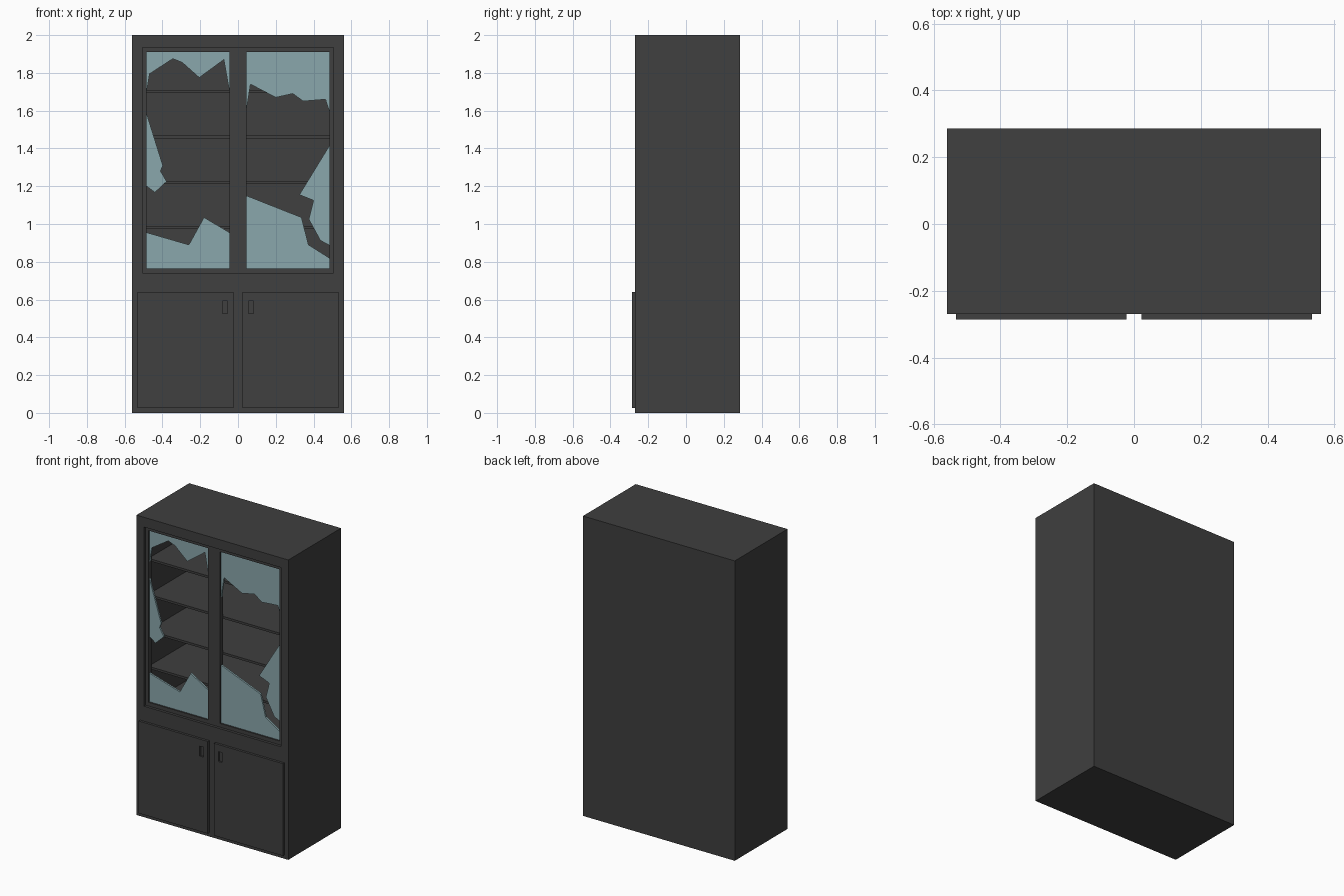
import bpy, bmesh

if "Cube" in bpy.data.objects:
    bpy.data.objects.remove(bpy.data.objects["Cube"])


def material(name, rgb):
    m = bpy.data.materials.new(name)
    m.diffuse_color = (*rgb, 1)
    m.use_nodes = True
    m.node_tree.nodes["Principled BSDF"].inputs["Base Color"].default_value = m.diffuse_color
    return m


DARK = material("charcoal_wood", (0.05, 0.05, 0.05))
GLASS = material("dusty_glass", (0.255, 0.39, 0.415))


def add_object(name, bm, mat):
    bmesh.ops.recalc_face_normals(bm, faces=bm.faces)
    me = bpy.data.meshes.new(name)
    bm.to_mesh(me)
    bm.free()
    me.materials.append(mat)
    ob = bpy.data.objects.new(name, me)
    bpy.context.collection.objects.link(ob)
    return ob


def box_into(bm, x0, x1, y0, y1, z0, z1):
    verts = bmesh.ops.create_cube(bm, size=1)["verts"]
    for v in verts:
        v.co = (x1 if v.co.x > 0 else x0, y1 if v.co.y > 0 else y0,
                z1 if v.co.z > 0 else z0)


def box(name, *dims, mat=DARK):
    bm = bmesh.new()
    box_into(bm, *dims)
    return add_object(name, bm, mat)


def cut(target, *dims):
    cutter = box(target.name + "_cutter", *dims)
    mod = target.modifiers.new("cut", "BOOLEAN")
    mod.operation = "DIFFERENCE"
    mod.solver = "EXACT"
    mod.object = cutter
    bpy.context.view_layer.objects.active = target
    bpy.ops.object.modifier_apply(modifier=mod.name)
    bpy.data.objects.remove(cutter)


def shard(name, pts, y0=-0.242, y1=-0.23):
    # flat outline in the xz plane, pulled back to give glass thickness
    bm = bmesh.new()
    face = bm.faces.new([bm.verts.new((x, y0, z)) for x, z in pts])
    ext = bmesh.ops.extrude_face_region(bm, geom=[face], use_keep_orig=True)["geom"]
    for v in ext:
        if isinstance(v, bmesh.types.BMVert):
            v.co.y = y1
    return add_object(name, bm, GLASS)


# carcass with open display cavity
W, X0, X1, Z0, Z1 = 0.505, 0.045, 0.484, 0.765, 1.91
body = box("cabinet_body", -0.56, 0.56, -0.27, 0.286, 0, 2)
cut(body, -W, W, -0.4, 0.265, 0.74, 1.935)

# recessed window frame, one plate with two openings
frame = box("window_frame", -W, W, -0.252, -0.222, 0.74, 1.935)
for s in (-1, 1):
    a, b = sorted((s * X0, s * X1))
    cut(frame, a, b, -0.4, 0, Z0, Z1)

# shelves
for i in range(4):
    z = 0.973 + 0.24 * i
    box(f"shelf_{i + 1}", -W, W, -0.222, 0.265, z, z + 0.015)

# lower doors with recessed finger pulls
for side, s in (("left", -1), ("right", 1)):
    a, b = sorted((s * 0.023, s * 0.533))
    door = box(f"{side}_door", a, b, -0.286, -0.27, 0.025, 0.64)
    a, b = sorted((s * 0.055, s * 0.082))
    cut(door, a, b, -0.4, -0.275, 0.527, 0.593)

# broken glass remaining in the windows
L, l, R, r = -X1, -X0, X1, X0
shard("left_top_glass", [
    (L, Z1), (L, 1.70), (-.468, 1.795), (-.345, 1.875), (-.295, 1.855),
    (-.205, 1.775), (-.075, 1.87), (l, 1.70), (l, Z1)])
shard("left_side_glass", [
    (L, 1.585), (L, 1.20), (-.44, 1.167), (-.378, 1.225), (-.41, 1.28),
    (-.398, 1.31)])
shard("left_bottom_glass", [
    (L, Z0), (l, Z0), (l, .955), (-.18, 1.035), (-.26, .89), (L, .955)])
shard("right_top_glass", [
    (r, Z1), (r, 1.605), (.066, 1.74), (.2, 1.67), (.29, 1.69), (.345, 1.65),
    (.463, 1.66), (R, 1.595), (R, Z1)])
shard("right_side_glass", [
    (R, 1.415), (.325, 1.155), (.40, 1.125), (.375, 1.025), (.436, .913),
    (R, .887)])
shard("right_bottom_glass", [
    (r, Z0), (R, Z0), (R, .82), (.373, .89), (.336, 1.035), (r, 1.15)])
